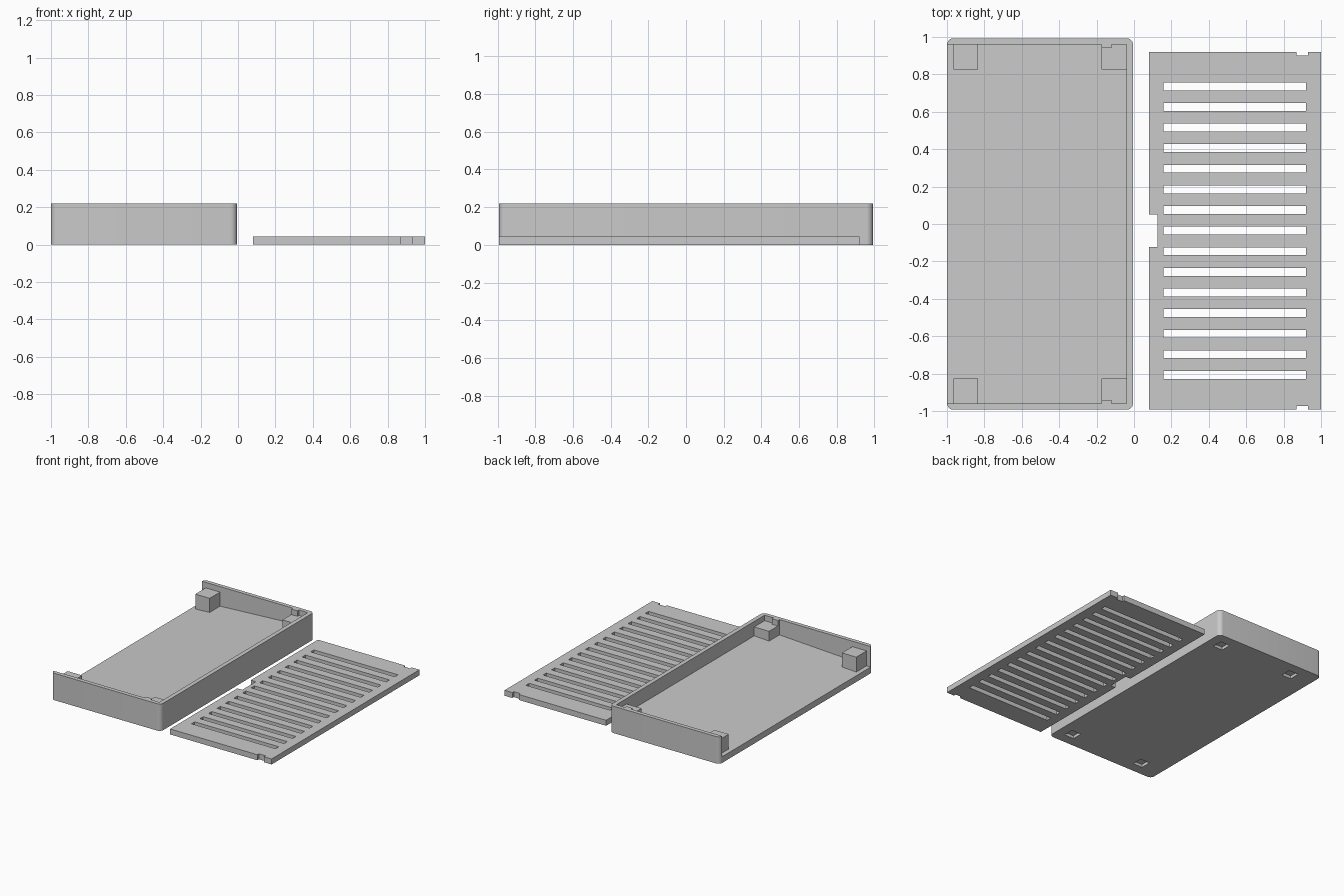
import bpy, bmesh, math

if "Cube" in bpy.data.objects:
    bpy.data.objects.remove(bpy.data.objects["Cube"])

gray = bpy.data.materials.new("plain gray")
gray.diffuse_color = (0.59, 0.59, 0.59, 1)
gray.use_nodes = True
gray.node_tree.nodes["Principled BSDF"].inputs["Base Color"].default_value = gray.diffuse_color


def prism(name, pts, z0, z1):
    """Extrude a flat outline from z0 to z1."""
    bm = bmesh.new()
    face = bm.faces.new([bm.verts.new((x, y, z0)) for x, y in pts])
    top = bmesh.ops.extrude_face_region(bm, geom=[face])["geom"]
    bmesh.ops.translate(bm, vec=(0, 0, z1 - z0),
                        verts=[v for v in top if isinstance(v, bmesh.types.BMVert)])
    # keep the starting face as the bottom cap
    if not any(all(abs(v.co.z - z0) < 1e-6 for v in f.verts) for f in bm.faces):
        bm.verts.ensure_lookup_table()
        bm.faces.new([bm.verts[i] for i in range(len(pts))])
    bmesh.ops.recalc_face_normals(bm, faces=bm.faces)
    mesh = bpy.data.meshes.new(name)
    bm.to_mesh(mesh)
    bm.free()
    mesh.materials.append(gray)
    ob = bpy.data.objects.new(name, mesh)
    bpy.context.collection.objects.link(ob)
    return ob


def box(name, x0, x1, y0, y1, z0, z1):
    return prism(name, [(x0, y0), (x1, y0), (x1, y1), (x0, y1)], z0, z1)


def combine(target, tool, operation):
    """Apply a boolean and discard the tool."""
    mod = target.modifiers.new(operation.lower(), 'BOOLEAN')
    mod.operation, mod.object, mod.solver = operation, tool, 'EXACT'
    bpy.context.view_layer.objects.active = target
    bpy.ops.object.modifier_apply(modifier=mod.name)
    bpy.data.objects.remove(tool)


def arc(cx, cy, r, a0, n=8):
    """Quarter circle starting at angle a0."""
    return [(cx + r * math.cos(math.radians(a0 + 90 * i / n)),
             cy + r * math.sin(math.radians(a0 + 90 * i / n))) for i in range(n + 1)]


# Tray: rounded block, hollowed and open on its left end
X0, X1, Y, H, SHELF = -1.0, -0.005, 0.993, 0.22, 0.175
R = 0.035
outline = (arc(X1 - R, R - Y, R, -90) + arc(X1 - R, Y - R, R, 0)
           + arc(X0 + R, Y - R, R, 90) + arc(X0 + R, R - Y, R, 180))
tray = prism("tray", outline, 0, H)

# The floor rises gently from the open end to the closed end
cavity = box("cavity", -1.1, -0.04, -0.96, 0.96, 0, 0.3)
for v in cavity.data.vertices:
    if v.co.z < 0.1:
        v.co.z = 0.051 + 0.053 * (v.co.x + 1)
combine(tray, cavity, 'DIFFERENCE')

for s in (-1, 1):
    def span(a, b):
        return sorted((s * a, s * b))
    # Corner posts that carry the lid
    combine(tray, box("post", -0.965, -0.835, *span(0.826, 0.975), 0.035, SHELF), 'UNION')
    combine(tray, box("post", -0.175, -0.025, *span(0.826, 0.975), 0.06, SHELF), 'UNION')
    # Small clip on the side wall that holds the lid
    combine(tray, box("clip", -0.175, -0.12, *span(0.94, 0.975), SHELF - 0.02, H), 'UNION')
    # Shallow square foot recesses underneath
    for cx in (-0.80, -0.128):
        combine(tray, box("recess", cx - 0.043, cx + 0.043, *span(0.825, 0.911),
                          -0.1, 0.024), 'DIFFERENCE')

# Lid plate with clip notches and a finger notch
L0, L1 = -0.993, 0.92
lid = prism("vented_lid", [
    (0.08, L0), (0.87, L0), (0.87, L0 + 0.02), (0.93, L0 + 0.02), (0.93, L0), (1.0, L0),
    (1.0, L1), (0.93, L1), (0.93, L1 - 0.02), (0.87, L1 - 0.02), (0.87, L1), (0.08, L1),
    (0.08, 0.052), (0.125, 0.052), (0.125, -0.123), (0.08, -0.123)], 0, 0.045)

# Row of vent slots
for i in range(15):
    y = 0.736 - i * 0.1102
    combine(lid, box("slot", 0.158, 0.92, y - 0.021, y + 0.021, -0.1, 0.1), 'DIFFERENCE')

# Smooth the rounded tray corners, keep the rest sharp
for ob in (tray, lid):
    bpy.ops.object.select_all(action='DESELECT')
    ob.select_set(True)
    bpy.context.view_layer.objects.active = ob
    bpy.ops.object.shade_smooth_by_angle(angle=math.radians(30))
